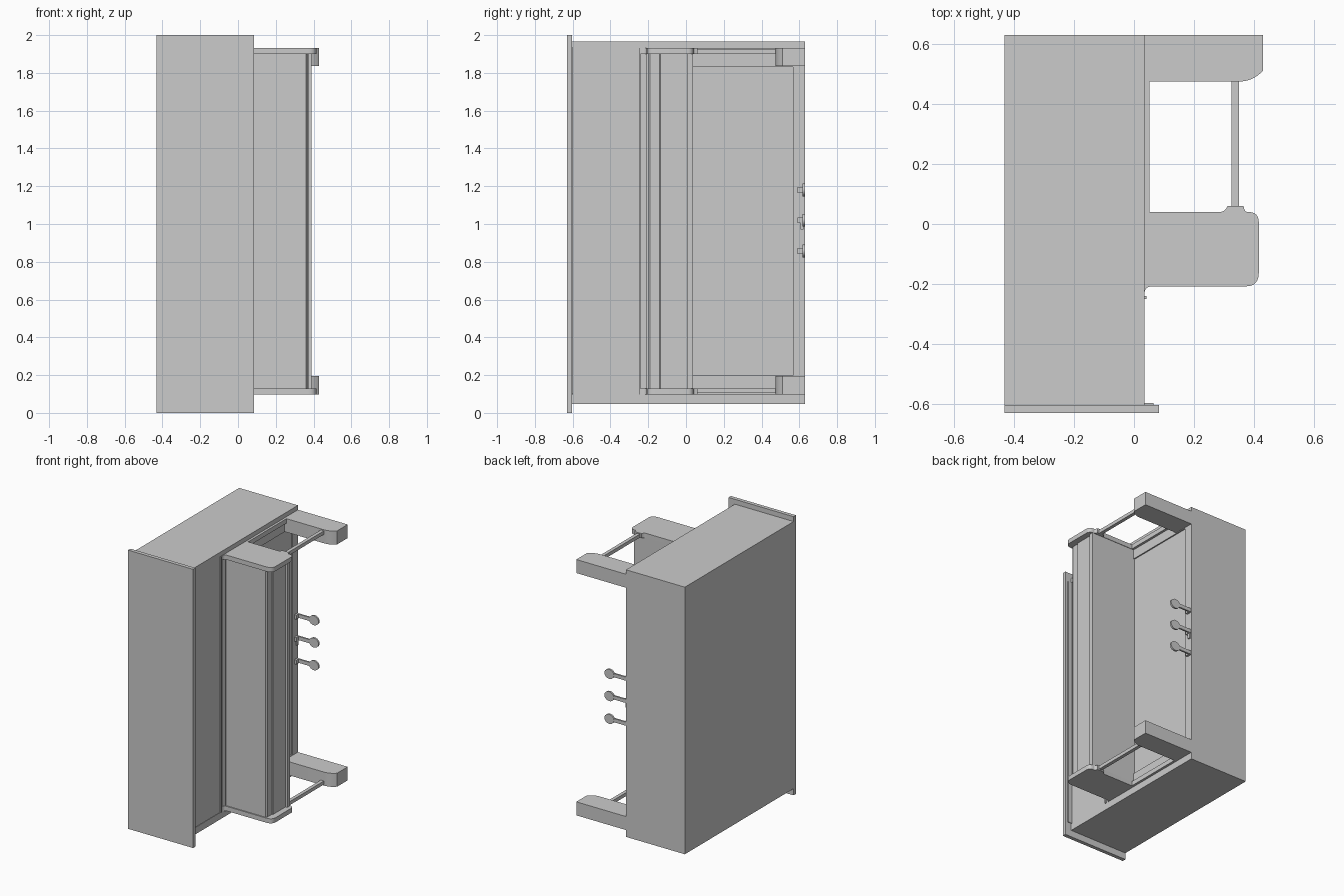
import bpy, bmesh, math
from mathutils import Vector

cube = bpy.data.objects.get("Cube")
if cube:
    bpy.data.objects.remove(cube, do_unlink=True)

grey = bpy.data.materials.new("plain_grey")
grey.use_nodes = True
COLOR = (0.6, 0.6, 0.6, 1)
grey.diffuse_color = COLOR
grey.node_tree.nodes["Principled BSDF"].inputs["Base Color"].default_value = COLOR


def prism(name, corners, z0, z1):
    """Extrude an (x, y[, radius]) outline along z, rounding corners with a radius."""
    outline = []
    n = len(corners)
    for i, c in enumerate(corners):
        p = Vector(c[:2])
        r = c[2] if len(c) > 2 else 0
        if not r:
            outline.append(p)
            continue
        a = p + (Vector(corners[i - 1][:2]) - p).normalized() * r
        b = p + (Vector(corners[(i + 1) % n][:2]) - p).normalized() * r
        for k in range(7):
            t = k / 6
            outline.append(a * (1 - t) ** 2 + p * 2 * t * (1 - t) + b * t * t)
    bm = bmesh.new()
    face = bm.faces.new([bm.verts.new((p.x, p.y, z0)) for p in outline])
    top = bmesh.ops.extrude_face_region(bm, geom=[face])["geom"]
    moved = [v for v in top if isinstance(v, bmesh.types.BMVert)]
    bmesh.ops.translate(bm, verts=moved, vec=(0, 0, z1 - z0))
    bmesh.ops.recalc_face_normals(bm, faces=bm.faces)
    mesh = bpy.data.meshes.new(name)
    bm.to_mesh(mesh)
    bm.free()
    mesh.materials.append(grey)
    obj = bpy.data.objects.new(name, mesh)
    bpy.context.collection.objects.link(obj)
    return obj


def box(name, x0, x1, y0, y1, z0, z1):
    return prism(name, [(x0, y0), (x1, y0), (x1, y1), (x0, y1)], z0, z1)


MID = 1.015


def pair(maker, name, shape, z0, z1):
    """Make a part at the low end and its mirror at the high end."""
    maker("lower_" + name, *shape, z0, z1)
    maker("upper_" + name, *shape, 2 * MID - z1, 2 * MID - z0)


# Case, lid and front frame
CORE, FRONT = 0.026, 0.035
box("case", -0.432, CORE, -0.603, 0.63, 0.048, 1.965)
box("lid", -0.432, 0.084, -0.63, -0.603, 0, 2)
box("lid_moulding", CORE, 0.065, -0.603, -0.597, 0.1, 1.93)
box("lower_case_side", CORE, FRONT, -0.603, 0.63, 0.048, 0.097)
box("upper_case_side", CORE, FRONT, -0.603, 0.63, 1.933, 1.965)
box("upper_panel", CORE, 0.032, -0.597, -0.25, 0.097, 1.933)
box("panel_rail", CORE, 0.042, -0.25, -0.24, 0.097, 1.933)
pair(box, "panel_stile", (CORE, FRONT, 0.03, 0.63), 0.097, 0.198)
pair(box, "side_frame", (CORE, 0.052, 0.03, 0.48), 0.097, 0.13)
box("plinth", CORE, FRONT, 0.567, 0.63, 0.198, 1.832)

# Key lid, key bed and end cheeks
prism("key_lid", [(0.02, -0.2), (0.36, -0.2), (0.367, -0.19), (0.367, -0.14),
                  (0.374, -0.135), (0.374, 0.005), (0.02, 0.005)], 0.12, 1.91)
box("key_bed", 0.02, 0.388, 0.005, 0.037, 0.12, 1.91)
cheek = [(0.02, -0.24), (FRONT, -0.24), (FRONT, -0.208, 0.025), (0.416, -0.208, 0.045),
         (0.416, 0.04, 0.035), (0.37, 0.04, 0.01), (0.365, 0.06), (0.312, 0.06),
         (0.3, 0.04, 0.015), (0.02, 0.04)]
pair(prism, "cheek", (cheek,), 0.097, 0.13)
box("key_lid_hinge", 0.02, 0.045, -0.21, -0.2, 0.13, 1.9)

# Legs and feet
pair(box, "leg", (0.325, 0.35, 0.04, 0.48), 0.105, 0.13)
foot = [(0.02, 0.475), (0.39, 0.475, 0.04), (0.43, 0.51), (0.43, 0.63), (0.02, 0.63)]
pair(prism, "foot", (foot,), 0.097, 0.194)

# Pedals: bracket, stem and round tip
for name, z in (("lower", 0.857), ("middle", 1.02), ("upper", 1.18)):
    box(name + "_pedal_bracket", 0.02, 0.05, 0.59, 0.624, z - 0.015, z + 0.015)
    box(name + "_pedal_stem", 0.02, 0.16, 0.616, 0.628, z - 0.013, z + 0.013)
    tip = [(0.17 + 0.038 * math.cos(i * math.tau / 20), 0.034 * math.sin(i * math.tau / 20))
           for i in range(20)]
    disc = prism(name + "_pedal_tip", tip, -0.629, -0.616)
    for v in disc.data.vertices:
        v.co = (v.co.x, -v.co.z, z + v.co.y)
box("pedal_hook", 0.02, 0.045, 0.605, 0.622, 0.97, 1.01)

# Smooth the rounded corners, keep hard edges
bpy.ops.object.select_all(action='DESELECT')
for obj in bpy.context.scene.objects:
    if obj.type == 'MESH':
        obj.select_set(True)
        bpy.context.view_layer.objects.active = obj
bpy.ops.object.shade_smooth_by_angle(angle=math.radians(30))
